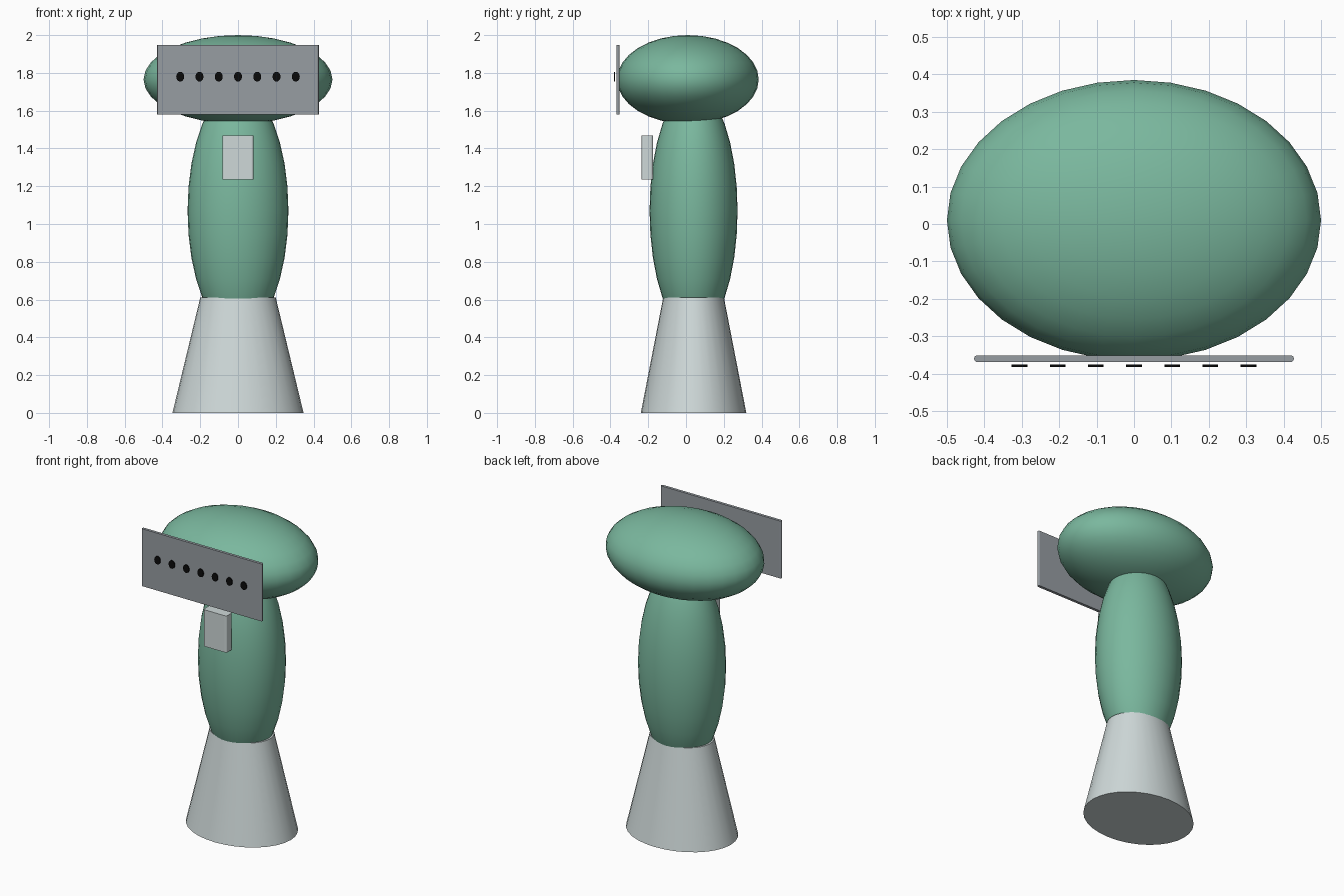
import bpy, math

cube = bpy.data.objects.get("Cube")
if cube:
    bpy.data.objects.remove(cube, do_unlink=True)


def material(name, rgb):
    mat = bpy.data.materials.new(name)
    mat.use_nodes = True
    mat.diffuse_color = (*rgb, 1)
    mat.node_tree.nodes["Principled BSDF"].inputs["Base Color"].default_value = (*rgb, 1)
    return mat


GREEN = material("sea green", (0.195, 0.477, 0.342))
PALE = material("pale grey", (0.62, 0.69, 0.69))
GREY = material("mid grey", (0.31, 0.34, 0.365))
BLACK = material("black", (0.003, 0.003, 0.003))


def finish(name, mat, scale, smooth=True):
    """Name, scale and colour the object just added."""
    ob = bpy.context.object
    ob.name = ob.data.name = name
    ob.scale = scale
    bpy.ops.object.transform_apply(location=False, rotation=True, scale=True)
    ob.data.materials.append(mat)
    if smooth:
        bpy.ops.object.shade_smooth_by_angle(angle=math.radians(35))
    return ob


def ellipsoid(name, loc, radii):
    bpy.ops.mesh.primitive_uv_sphere_add(segments=32, ring_count=16, radius=1, location=loc)
    return finish(name, GREEN, radii)


def panel(name, mat, loc, size, bevel):
    """Box whose upright edges are rounded."""
    bpy.ops.mesh.primitive_cube_add(size=1, location=loc)
    ob = finish(name, mat, size, smooth=False)
    weights = ob.data.attributes.new("bevel_weight_edge", "FLOAT", "EDGE")
    for e in ob.data.edges:
        a, b = (ob.data.vertices[i].co for i in e.vertices)
        weights.data[e.index].value = 1.0 if abs(a.z - b.z) > 0.01 else 0.0
    mod = ob.modifiers.new("rounded_edges", "BEVEL")
    mod.limit_method = "WEIGHT"
    mod.width = bevel
    mod.segments = 4
    return ob


# Oval head and body
ellipsoid("head", (0, 0.01, 1.765), (0.5, 0.375, 0.235))
ellipsoid("body", (0, 0.04, 1.07), (0.267, 0.233, 0.65))

# Flared oval base
bpy.ops.mesh.primitive_cone_add(vertices=32, radius1=0.347, radius2=0.2, depth=0.61,
                                location=(0, 0.04, 0.305))
finish("base", PALE, (1, 0.805, 1))

# Face plate and chest box
panel("face_plate", GREY, (0, -0.36, 1.763), (0.855, 0.018, 0.368), 0.0088)
panel("chest_box", PALE, (0, -0.205, 1.352), (0.165, 0.06, 0.235), 0.012)

# Row of seven dots in front of the plate
for i in range(7):
    bpy.ops.mesh.primitive_cylinder_add(vertices=24, radius=1, depth=1,
                                        location=((i - 3) * 0.102, -0.379, 1.78),
                                        rotation=(math.pi / 2, 0, 0))
    finish(f"dot_{i + 1}", BLACK, (0.021, 0.026, 0.006))
